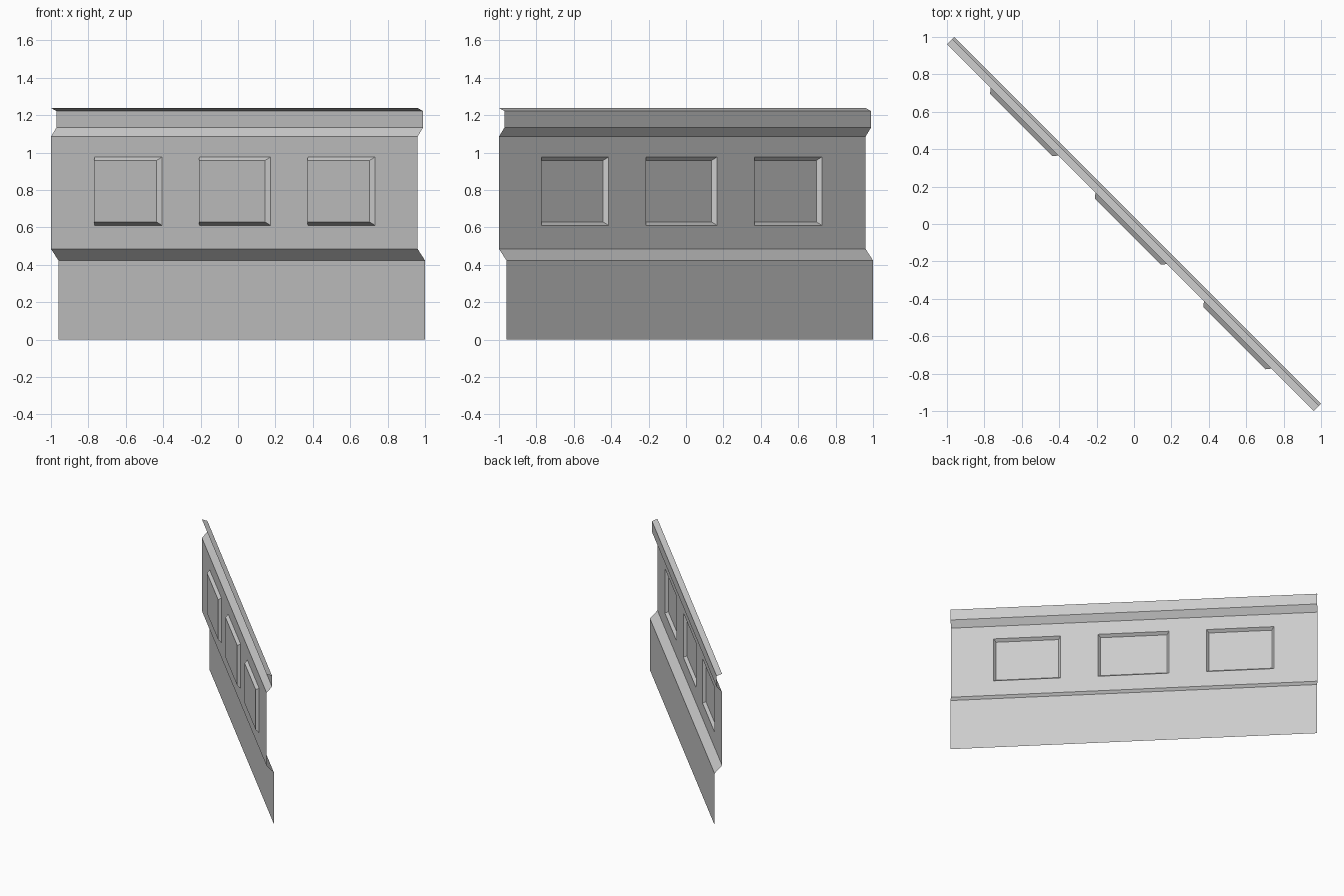
import bpy, bmesh

if "Cube" in bpy.data.objects:
    bpy.data.objects.remove(bpy.data.objects["Cube"])

# Cross-section of the wall sheet: (offset c, height z); negative c is the front
profile = [(0.02, 0.0), (0.02, 0.423), (-0.02, 0.485), (-0.02, 0.611),
           (-0.02, 0.976), (-0.02, 1.085), (0.009, 1.133), (0.009, 1.222),
           (-0.02, 1.238)]
PANEL_ROW = 3

# Positions along the wall: ends and the sides of the three raised panels
stations = [-0.98, -0.746, -0.386, -0.186, 0.194, 0.394, 0.753, 0.98]
PANEL_COLUMNS = (1, 3, 5)


def place(s, c, z):
    # The wall runs diagonally from back left to front right
    return (c + s, c - s, z)


bm = bmesh.new()
grid = [[bm.verts.new(place(s, c, z)) for s in stations] for c, z in profile]
panels = []
for r in range(len(profile) - 1):
    for k in range(len(stations) - 1):
        face = bm.faces.new((grid[r][k], grid[r][k + 1],
                             grid[r + 1][k + 1], grid[r + 1][k]))
        if r == PANEL_ROW and k in PANEL_COLUMNS:
            panels.append(face)
bm.normal_update()

# Emboss the panels with a bevelled rim
bmesh.ops.inset_individual(bm, faces=panels, thickness=0.025, depth=0.023)
bm.normal_update()

mesh = bpy.data.meshes.new("wall_panel")
bm.to_mesh(mesh)
bm.free()
wall = bpy.data.objects.new("wall_panel", mesh)
bpy.context.collection.objects.link(wall)
